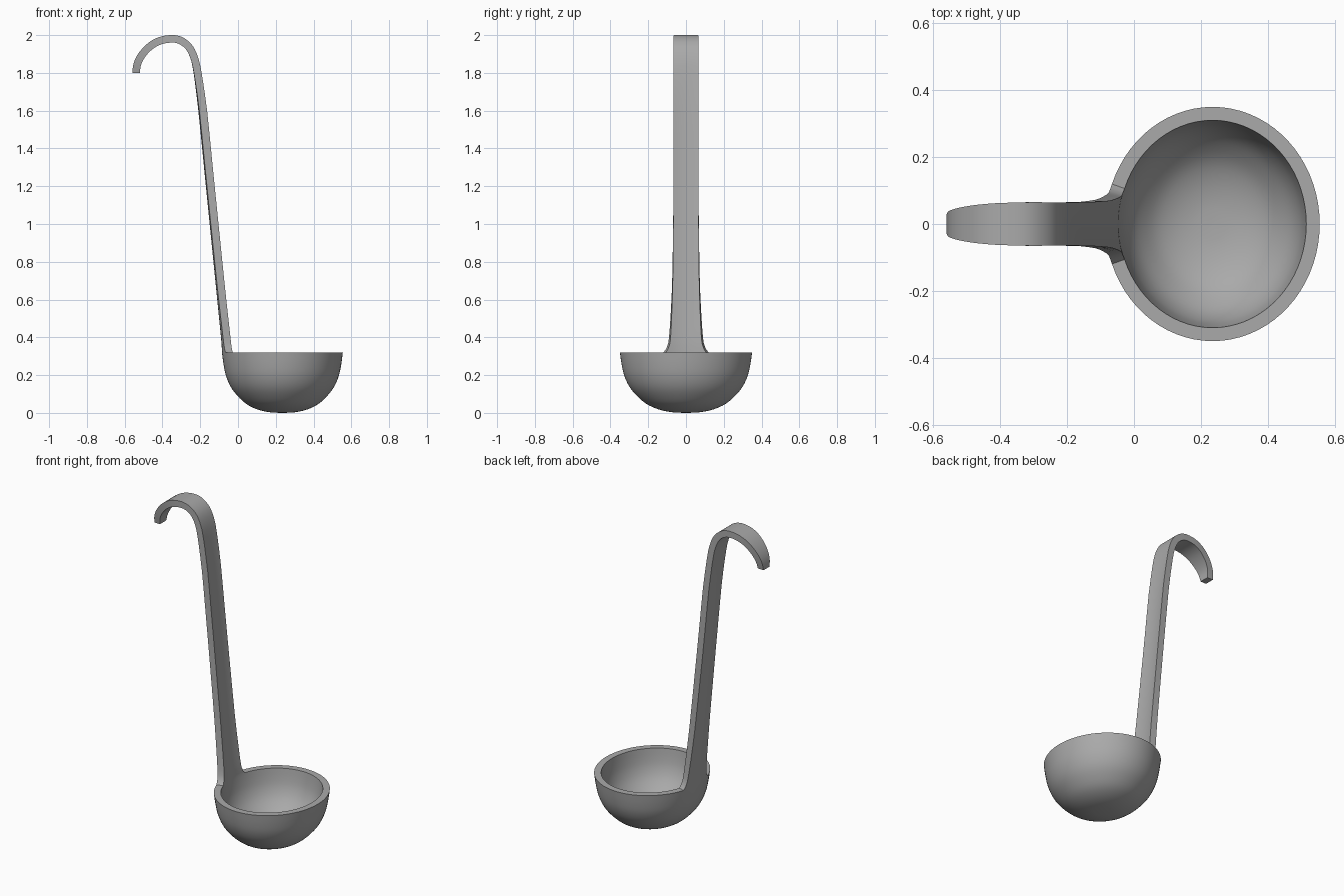
import bpy, bmesh, math
from mathutils import Vector

if "Cube" in bpy.data.objects:
    bpy.data.objects.remove(bpy.data.objects["Cube"])

CX, RIM, WALL = 0.235, 0.32, 0.04
OUTER, INNER = (0.32, 0.35), (0.28, 0.31)   # bowl half-axes in x and y
N, SPAN = 72, 4                             # columns around; half of those under the handle


def smooth_path(points, steps):
    """Catmull-Rom curve through the points."""
    p = [Vector(q) for q in points]
    p = [2 * p[0] - p[1]] + p + [2 * p[-1] - p[-2]]
    out = []
    for a, b, c, d in zip(p, p[1:], p[2:], p[3:]):
        for s in range(steps):
            t = s / steps
            out.append(0.5 * (2 * b + (c - a) * t + (2 * a - 5 * b + 4 * c - d) * t ** 2
                              + (3 * b - a - 3 * c + d) * t ** 3))
    return out + [p[-2]]


def skin(bm, rows, closed):
    """Quads between neighbouring rows of vertices."""
    for r, s in zip(rows, rows[1:]):
        n = len(r)
        for i in range(n if closed else n - 1):
            j = (i + 1) % n
            bm.faces.new((r[i], r[j], s[j], s[i]))


bm = bmesh.new()

# Bowl: elliptical shell, angle zero lies under the handle at -x
profile = smooth_path([(1, 1), (0.975, 0.81), (0.935, 0.62), (0.86, 0.44), (0.75, 0.29),
                       (0.6, 0.15), (0.42, 0.06), (0.22, 0.012), (0.02, 0)], 3)


def bowl_wall(axes, base):
    rows = []
    for r, h in profile:
        rows.append([bm.verts.new((CX - axes[0] * r * math.cos(a), axes[1] * r * math.sin(a),
                                   base + (RIM - base) * h))
                     for a in (math.tau * i / N for i in range(N))])
    skin(bm, rows, True)
    bm.faces.new(rows[-1])
    return rows[0]


outer_rim = bowl_wall(OUTER, 0)
inner_rim = bowl_wall(INNER, WALL)
for i in range(SPAN, N - SPAN):
    j = (i + 1) % N
    bm.faces.new((outer_rim[i], outer_rim[j], inner_rim[j], inner_rim[i]))

# Handle: x, z and half-width along the centre line, from the rim to the hook tip
edge = OUTER[1] * math.sin(math.tau * SPAN / N)
path = smooth_path([(-0.065, RIM, edge), (-0.066, 0.345, 0.103), (-0.07, 0.4, 0.09),
                    (-0.09, 0.6, 0.077), (-0.11, 0.8, 0.071), (-0.15, 1.2, 0.066),
                    (-0.19, 1.6, 0.065), (-0.215, 1.8, 0.065), (-0.232, 1.88, 0.065),
                    (-0.255, 1.93, 0.065), (-0.285, 1.96, 0.065), (-0.32, 1.977, 0.065),
                    (-0.36, 1.98, 0.064), (-0.41, 1.971, 0.062), (-0.46, 1.945, 0.057),
                    (-0.505, 1.9, 0.049), (-0.532, 1.85, 0.04), (-0.54, 1.8, 0.03)], 3)


def clamp(v):
    return max(0.0, min(1.0, v))


rows = []
hooked = False
for i, (x, z, w) in enumerate(path):
    d = path[min(i + 1, len(path) - 1)] - path[max(i - 1, 0)]
    tangent = Vector((d.x, d.y)).normalized()
    normal = Vector((tangent.y, -tangent.x))
    if i == 0:
        normal = Vector((1, 0))
    if i == len(path) - 1:
        normal = Vector((-tangent.y, 0)) * -1
    hooked = hooked or z > 1.9
    bow = 0 if hooked else clamp((1.9 - z) / 0.3)
    taper = clamp((1.3 - z) / (1.3 - RIM)) ** 2
    ring = []
    for side, axes in ((-1, OUTER), (1, INNER)):
        ratio = 1 if side < 0 else 1 - taper * (1 - INNER[1] / OUTER[1])
        cols = []
        for k in range(-SPAN, SPAN + 1):
            y = ratio * w * math.sin(math.tau * k / N) / math.sin(math.tau * SPAN / N)
            curve = axes[0] * (1 - math.sqrt(1 - (y / axes[1]) ** 2)) * bow
            p = Vector((x, z)) + normal * (side * WALL / 2 + curve)
            cols.append(bm.verts.new((p.x, y, p.y)))
        ring += cols[::side]
    rows.append(ring)
skin(bm, rows, True)
bm.faces.new(rows[-1])

# Weld the handle to the rim
bmesh.ops.remove_doubles(bm, verts=bm.verts[:], dist=0.0005)
bmesh.ops.recalc_face_normals(bm, faces=bm.faces[:])
mesh = bpy.data.meshes.new("ladle")
bm.to_mesh(mesh)
bm.free()

steel = bpy.data.materials.new("brushed grey")
steel.use_nodes = True
grey = (0.4, 0.4, 0.4, 1)
steel.diffuse_color = grey
steel.node_tree.nodes["Principled BSDF"].inputs["Base Color"].default_value = grey
mesh.materials.append(steel)

ladle = bpy.data.objects.new("ladle", mesh)
bpy.context.collection.objects.link(ladle)
bpy.context.view_layer.objects.active = ladle
ladle.select_set(True)
bpy.ops.object.shade_smooth_by_angle(angle=math.radians(35))
